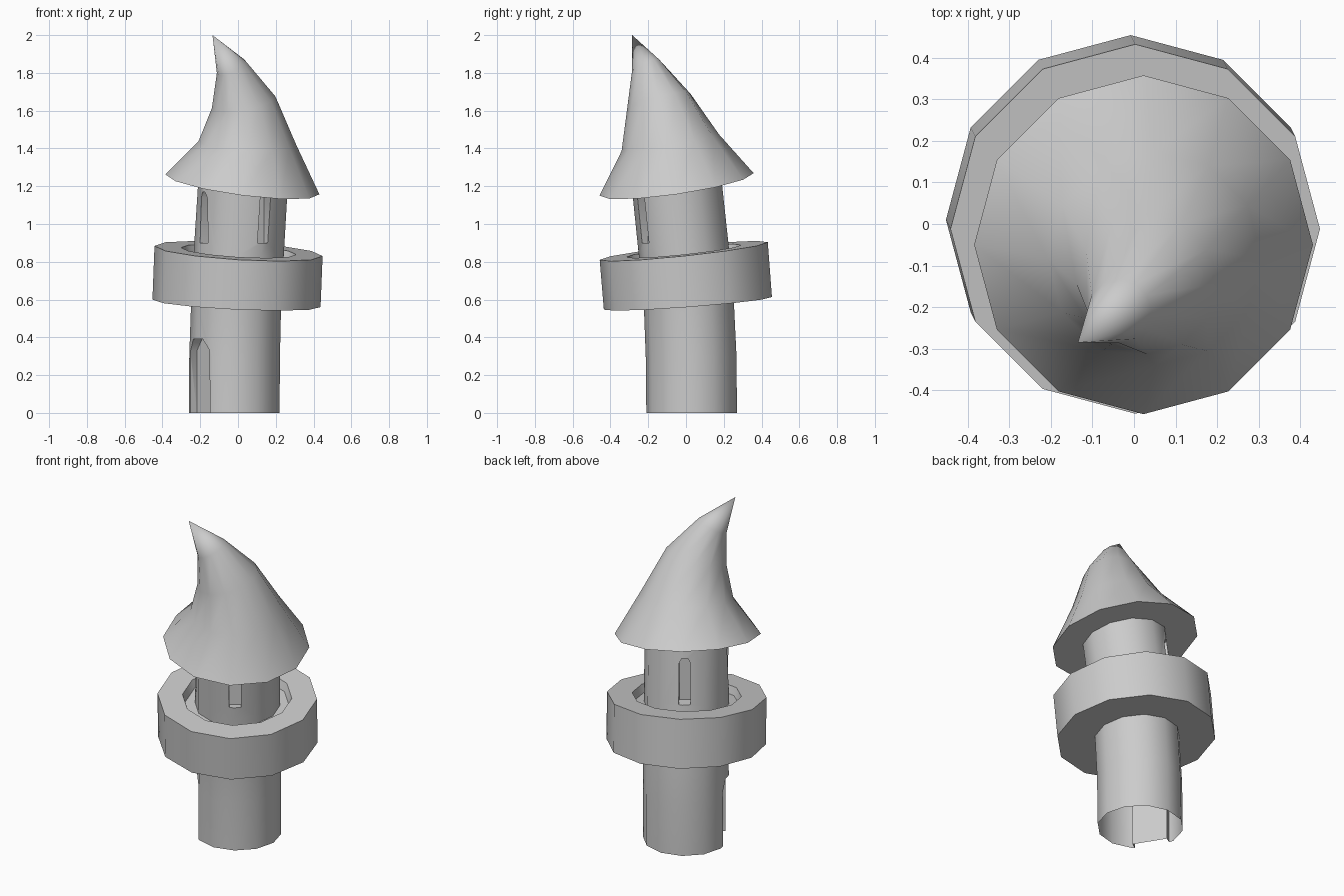
import bpy, bmesh
from math import cos, sin, tau, radians
from mathutils import Matrix, Vector

if "Cube" in bpy.data.objects:
    bpy.data.objects.remove(bpy.data.objects["Cube"], do_unlink=True)

SIDES = 12

stone = bpy.data.materials.new("light_grey")
stone.use_nodes = True
stone.diffuse_color = (0.6, 0.6, 0.6, 1)
stone.node_tree.nodes["Principled BSDF"].inputs["Base Color"].default_value = (0.6, 0.6, 0.6, 1)


def finish(name, bm, angle=40):
    bmesh.ops.recalc_face_normals(bm, faces=bm.faces)
    mesh = bpy.data.meshes.new(name)
    bm.to_mesh(mesh)
    bm.free()
    mesh.materials.append(stone)
    obj = bpy.data.objects.new(name, mesh)
    bpy.context.scene.collection.objects.link(obj)
    smooth(obj, angle)
    return obj


def smooth(obj, angle):
    bpy.ops.object.select_all(action="DESELECT")
    obj.select_set(True)
    bpy.context.view_layer.objects.active = obj
    bpy.ops.object.shade_smooth_by_angle(angle=radians(angle))


def loft(name, rings, tip=None, angle=40):
    """Skin tilted rings given as (x, y, z, radius, slope along x, slope along y)."""
    bm = bmesh.new()
    loops = []
    for x, y, z, r, sx, sy in rings:
        offsets = [(r * cos(tau * i / SIDES), r * sin(tau * i / SIDES)) for i in range(SIDES)]
        loops.append([bm.verts.new((x + a, y + b, z + sx * a + sy * b)) for a, b in offsets])
    for low, high in zip(loops, loops[1:]):
        for i in range(SIDES):
            j = (i + 1) % SIDES
            bm.faces.new((low[i], low[j], high[j], high[i]))
    bm.faces.new(loops[0])
    if tip:
        top = bm.verts.new(tip)
        for i in range(SIDES):
            bm.faces.new((loops[-1][i], loops[-1][(i + 1) % SIDES], top))
    else:
        bm.faces.new(loops[-1])
    return finish(name, bm, angle)


def arch_cutter(name, centre, heading, width, height, spring, inner, outer):
    """Prism with a chamfered arch top, pointing outward along the heading."""
    w = width / 2
    outline = [(-w, 0), (w, 0), (w, spring), (w * 0.5, height), (-w * 0.5, height), (-w, spring)]
    bm = bmesh.new()
    face = bm.faces.new([bm.verts.new((inner, a, b)) for a, b in outline])
    new = bmesh.ops.extrude_face_region(bm, geom=[face])["geom"]
    bmesh.ops.translate(bm, vec=(outer - inner, 0, 0),
                        verts=[v for v in new if isinstance(v, bmesh.types.BMVert)])
    bm.transform(Matrix.Translation(centre) @ Matrix.Rotation(radians(heading), 4, "Z"))
    cutter = finish(name, bm)
    cutter.hide_render = True
    return cutter


# Leaning shaft
shaft = loft("tower_shaft", [
    (-0.02, 0.03, 0, 0.24, 0, 0),
    (-0.018, 0.027, 0.3, 0.24, -0.02, 0.03),
    (-0.01, 0.015, 0.58, 0.238, -0.045, 0.075),
    (0.005, -0.012, 0.86, 0.238, -0.06, 0.105),
    (0.027, -0.05, 1.22, 0.236, -0.12, 0.14),
])

# Recessed doorway and narrow windows
cutters = [arch_cutter("doorway_cutter", Vector((-0.02, 0.03, -0.05)), -148, 0.2, 0.44, 0.38, 0.17, 0.4)]
for heading in (-58, 122, -148):
    cutters.append(arch_cutter("window_cutter", Vector((0.015, -0.03, 0.9)), heading,
                               0.065, 0.27, 0.24, 0.18, 0.4))
for cutter in cutters:
    cut = shaft.modifiers.new("recess", "BOOLEAN")
    cut.operation = "DIFFERENCE"
    cut.solver = "EXACT"
    cut.object = cutter
bpy.ops.object.select_all(action="DESELECT")
shaft.select_set(True)
bpy.context.view_layer.objects.active = shaft
for cut in list(shaft.modifiers):
    bpy.ops.object.modifier_apply(modifier=cut.name)
for cutter in cutters:
    bpy.data.objects.remove(cutter, do_unlink=True)

# Open underside of the shaft
bm = bmesh.new()
bm.from_mesh(shaft.data)
base = [f for f in bm.faces if all(v.co.z < 0.001 for v in f.verts)]
bmesh.ops.delete(bm, geom=base, context="FACES")
bm.to_mesh(shaft.data)
bm.free()
smooth(shaft, 40)

# Balcony with a sunken walkway
loft("balcony", [
    (-0.008, 0.01, 0.58, 0.445, -0.045, 0.075),
    (0.003, -0.012, 0.857, 0.445, -0.06, 0.105),
    (0.003, -0.012, 0.857, 0.305, -0.06, 0.105),
    (0.003, -0.012, 0.81, 0.29, -0.06, 0.105),
])

# Crooked pointed roof
loft("roof", [
    (0.023, -0.05, 1.21, 0.408, -0.13, 0.145),
    (0.05, -0.083, 1.43, 0.258, -0.04, 0.17),
    (0.03, -0.145, 1.645, 0.168, 0.18, 0.27),
    (-0.035, -0.21, 1.83, 0.077, 0.4, 0.4),
], tip=(-0.135, -0.285, 2.0), angle=60)
